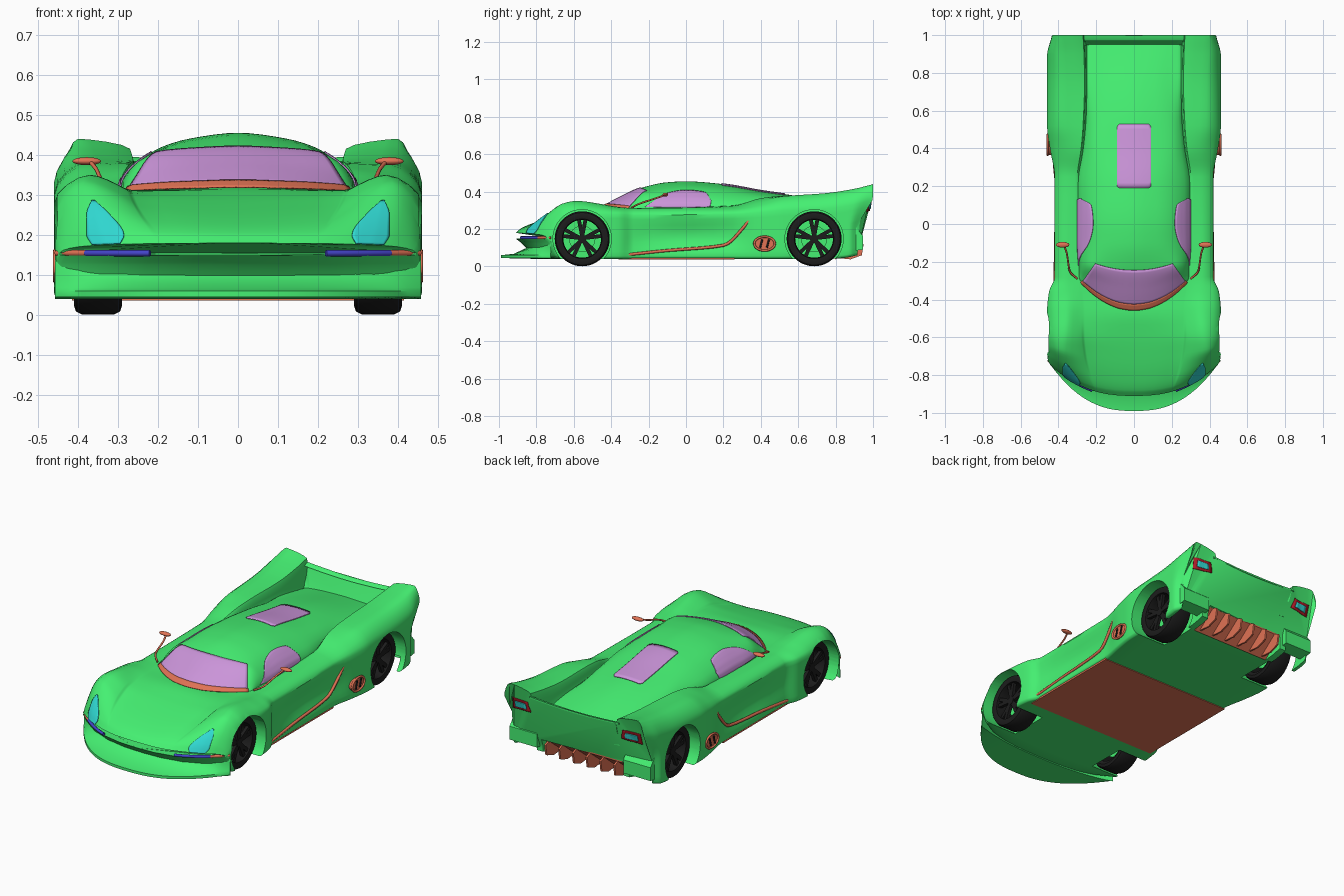
import bpy, bmesh, math
from mathutils import Vector
from mathutils.bvhtree import BVHTree

if "Cube" in bpy.data.objects:
    bpy.data.objects.remove(bpy.data.objects["Cube"])

def mat(name, r, g, b):
    m = bpy.data.materials.new(name)
    m.diffuse_color = (r, g, b, 1)
    m.use_nodes = True
    m.node_tree.nodes["Principled BSDF"].inputs["Base Color"].default_value = m.diffuse_color
    return m
GREEN, ORANGE = mat("green", .06, .88, .17), mat("orange", .75, .17, .09)
GLASS, CYAN = mat("glass", .6, .3, .7), mat("cyan", .03, .7, .65)
BLUE, BLACK, RED = mat("blue", .06, .06, .6), mat("black", .012, .012, .012), mat("red", .4, .01, .02)

def smooth_obj(o, angle=35):
    bpy.ops.object.select_all(action='DESELECT')
    o.select_set(True)
    bpy.context.view_layer.objects.active = o
    bpy.ops.object.shade_smooth_by_angle(angle=math.radians(angle))

def mesh(name, verts, faces, m):
    bm = bmesh.new()
    vs = [bm.verts.new(v) for v in verts]
    for f in faces:
        bm.faces.new([vs[i] for i in f])
    bmesh.ops.triangulate(bm, faces=[f for f in bm.faces if len(f.verts) > 4])
    bmesh.ops.recalc_face_normals(bm, faces=bm.faces)
    me = bpy.data.meshes.new(name)
    bm.to_mesh(me)
    bm.free()
    me.materials.append(m)
    o = bpy.data.objects.new(name, me)
    bpy.context.collection.objects.link(o)
    smooth_obj(o)
    return o

def loft(name, rings, m, closed=False):
    k, n = len(rings[0]), len(rings)
    faces = [(i * k + j, i * k + (j + 1) % k, (i + 1) % n * k + (j + 1) % k, (i + 1) % n * k + j)
             for i in range(n if closed else n - 1) for j in range(k)]
    if not closed:
        faces += [tuple(range(k)), tuple(range((n - 1) * k, n * k))]
    return mesh(name, [p for r in rings for p in r], faces, m)

def prism(name, prof, x0, x1, m):
    return loft(name, [[(x, y, z) for y, z in prof] for x in (x0, x1)], m)

def pchip(rows, keys, n):
    """Monotone curve through rows; n steps per span."""
    h = [b - a for a, b in zip(keys, keys[1:])]
    cols = []
    for c in zip(*rows):
        d = [(c[i + 1] - c[i]) / h[i] for i in range(len(h))]
        s = [d[0]] + [0 if a * b <= 0 else 2 * a * b / (a + b) for a, b in zip(d, d[1:])] + [d[-1]]
        out = []
        for i in range(len(h)):
            for j in range(n):
                t = j / n
                out.append(c[i] * (1 + 2 * t) * (1 - t) ** 2 + s[i] * h[i] * t * (1 - t) ** 2
                           + c[i + 1] * t * t * (3 - 2 * t) + s[i + 1] * h[i] * t * t * (t - 1))
        cols.append(out + [c[-1]])
    return list(zip(*cols))

def chord(pts, n):
    keys = [0]
    for a, b in zip(pts, pts[1:]):
        keys.append(keys[-1] + max(math.dist(a, b), 1e-4))
    return pchip(pts, keys, n)

def ring(half, n=4):
    return chord(half + [(-x, z) for x, z in half[-2::-1]], n)[:-1]

def tube(name, pts, r, m):
    cu = bpy.data.curves.new(name, 'CURVE')
    cu.dimensions, cu.bevel_depth, cu.bevel_resolution, cu.use_fill_caps = '3D', r, 2, True
    sp = cu.splines.new('POLY')
    pts = chord(pts, 5)
    sp.points.add(len(pts) - 1)
    for p, q in zip(sp.points, pts):
        p.co = (*q, 1)
    cu.materials.append(m)
    bpy.context.collection.objects.link(bpy.data.objects.new(name, cu))

# Body shell: y, width, bottom, shoulder, fender crown x/z, inner crown x/z, deck edge, centre
B = [(-.91, .445, .148, .155, .38, .172, .2, .178, .178, .18),
     (-.88, .455, .125, .165, .385, .215, .22, .208, .206, .205),
     (-.80, .46, .05, .20, .39, .285, .25, .252, .243, .238),
     (-.70, .46, .04, .25, .385, .335, .27, .29, .275, .268),
     (-.58, .46, .04, .28, .37, .35, .28, .315, .303, .297),
     (-.46, .46, .04, .28, .36, .335, .28, .315, .312, .315),
     (-.36, .45, .04, .28, .36, .318, .29, .312, .31, .31),
     (-.28, .42, .04, .275, .36, .312, .3, .31, .31, .31),
     (.25, .42, .04, .28, .36, .318, .3, .325, .30, .30),
     (.40, .445, .04, .29, .37, .35, .28, .365, .30, .30),
     (.52, .46, .04, .30, .38, .375, .27, .378, .30, .30),
     (.75, .46, .04, .31, .385, .392, .262, .385, .29, .29),
     (.90, .46, .05, .33, .395, .415, .265, .40, .27, .27),
     (1.0, .435, .06, .355, .40, .44, .27, .415, .27, .27)]
rings = []
for y, w, zb, zs, xf, zf, xi, zi, zd, zc in pchip(B, [b[0] for b in B], 5):
    t = (y + .33) / .71
    inset = .03 * math.sin(math.pi * t) if 0 < t < 1 else 0
    e = min(.015, (zs - zb) * .3)
    half = [(0, zb), (w - .015, zb), (w, zb + e), (w - inset, (zb + zs) / 2), (w, zs),
            (xf, zf), (xi, zi), (xi - .02, zd), (0, zc)]
    bow, tail = .18 * max(0, (-.6 - y) / .31), max(0, (y - .85) / .15)
    rings.append([(x, y + bow * (abs(x) / .46) ** 2.5 - tail * .6 * min(max(.36 - z, 0), .14), z)
                  for x, z in ring(half)])
body = loft("body", rings, GREEN)

# Cabin and rear deck: y, base width, roof edge x/z, centre height
C = [(-.46, .29, .26, .303, .313), (-.35, .29, .26, .345, .37), (-.24, .295, .225, .398, .42),
     (-.1, .30, .215, .405, .45), (0, .30, .21, .41, .455), (.2, .30, .21, .397, .44),
     (.4, .272, .21, .374, .405), (.6, .252, .2, .345, .375), (.95, .25, .2, .28, .29)]
rings = []
for y, w, xr, zr, zc in pchip(C, [c[0] for c in C], 6):
    bow = .14 * min(1, max(0, -y / .46)) ** 1.6
    half = [(0, .24), (w, .24), (w, min(.31, zr - .01)), (xr, zr), (xr * .55, zr + (zc - zr) * .7), (0, zc)]
    rings.append([(x, y + bow * (abs(x) / .28) ** 2, z) for x, z in ring(half)])
cabin = loft("cabin", rings, GREEN)

# Surface patches projected on the shells
def tree(o):
    return BVHTree.FromPolygons([v.co[:] for v in o.data.vertices], [p.vertices[:] for p in o.data.polygons])
TB, TC = tree(body), tree(cabin)

def patch(name, lo, hi, ray, tr, m, off=.003, n=12):
    lo, hi = chord(lo, 5), chord(hi, 5)
    verts = []
    for a, b in zip(lo, hi):
        for j in range(n + 1):
            o, d = map(Vector, ray(*[p + (q - p) * j / n for p, q in zip(a, b)]))
            hit = tr.ray_cast(o, d)[0] or tr.find_nearest(o + d * 1.69)[0]
            verts.append(hit - d * off)
    k = n + 1
    o = mesh(name, verts, [(i * k + j, i * k + j + 1, i * k + k + j + 1, i * k + k + j)
                           for i in range(len(lo) - 1) for j in range(n)], m)
    s = o.modifiers.new("thick", 'SOLIDIFY')
    s.thickness, s.offset = .004, 0

top = lambda a, b: ((a, b, 2), (0, 0, -1))
arc = lambda w, y, d: [(w * i / 4, y + d * (i / 4) ** 2) for i in range(-4, 5)]
patch("windshield", arc(.272, -.43, .125), arc(.205, -.245, .035), top, TC, GLASS)
patch("windshield_cowl", arc(.284, -.458, .147), arc(.276, -.425, .125), top, TC, ORANGE, .005, 4)
patch("roof_glass", [(-.09, .2), (-.075, .19), (.075, .19), (.09, .2)],
      [(-.09, .515), (-.075, .53), (.075, .53), (.09, .515)], top, TC, GLASS)
for s in (1, -1):
    side = lambda a, b: ((s * 2, a, b), (-s, 0, 0))
    front = lambda a, b: ((s * a, -2, b), (0, 1, 0))
    back = lambda a, b: ((s * a, 2, b), (0, -1, 0))
    patch("side_window", [(-.22, .318), (-.1, .316), (0, .316), (.1, .317), (.13, .322)],
          [(-.2, .33), (-.1, .392), (0, .408), (.1, .397), (.135, .35)], side, TC, GLASS)
    patch("headlight", [(.358, .285), (.32, .25), (.285, .2), (.295, .178)],
          [(.366, .285), (.378, .25), (.378, .2), (.365, .175)], front, TB, CYAN, .006)
    patch("tail_light", [(.28, .30), (.40, .29)], [(.295, .355), (.40, .355)], back, TB, RED, .004)
    patch("tail_lens", [(.305, .31), (.38, .306)], [(.31, .34), (.38, .34)], back, TB, CYAN, .008)

# Wheel wells, rear openings and diffuser tunnel cut out of the body
WHEELS = [(s, y) for s in (1, -1) for y in (-.555, .685)]
circle = lambda y, r: [(y + r * math.cos(a * math.pi / 24), .148 + r * math.sin(a * math.pi / 24)) for a in range(48)]
cutters = [prism("well_cutter", circle(y, .156), s * .27, s * .6, GREEN) for s, y in WHEELS]
cutters += [prism("rear_cutter", [(.75, -.02), (.75, .12), (1.05, .085), (1.05, -.02)], s * .29, s * .43, GREEN) for s in (1, -1)]
cutters.append(prism("tunnel_cutter", [(.8, -.02), (.8, .045), (.9, .13), (1.05, .15), (1.05, -.02)], -.25, .25, GREEN))
for c in cutters:
    b = body.modifiers.new("cut", 'BOOLEAN')
    b.operation, b.object, b.solver = 'DIFFERENCE', c, 'EXACT'
    bpy.context.view_layer.objects.active = body
    bpy.ops.object.modifier_apply(modifier=b.name)
    bpy.data.objects.remove(c)
smooth_obj(body)

# Front bumper with splitter
prof = [(-.80, .15), (-.84, .105), (-.92, .068), (-.99, .06), (-.99, .045), (-.78, .04)]
rings = []
for i in range(-14, 15):
    x = .457 * i / 14
    f = (abs(x) / .46) ** 2.5
    rings.append([(x, y + (-.72 - y) * f, z) for y, z in prof])
loft("front_bumper", rings, GREEN)

# Floor, diffuser, rear wing
prism("floor_panel", [(-.36, .036), (.26, .036), (.26, .046), (-.36, .046)], -.415, .415, ORANGE)
prism("diffuser_panel", [(.8, .038), (.92, .132), (.92, .14), (.79, .046)], -.245, .245, ORANGE)
for i in range(6):
    x = -.215 + .086 * i
    prism("diffuser_fin", [(.81, .045), (.92, .132), (.95, .12), (.94, .06), (.88, .038)], x - .005, x + .005, ORANGE)
loft("rear_wing", [[(x, y, z - .012 * math.cos(x / .28 * math.pi / 2)) for y, z in
     ((.97, .385), (.98, .391), (1.0, .396), (1.0, .388), (.98, .381))] for x in [.28 * i / 8 for i in range(-8, 9)]], GREEN)

# Wheels
def lathe(name, prof, s, y, m):
    loft(name, [[(s * x, y + r * math.cos(a * math.pi / 24), .148 + r * math.sin(a * math.pi / 24))
                 for x, r in prof] for a in range(48)], m, True)
for s, y in WHEELS:
    lathe("tyre", [(.30, .105), (.29, .125), (.295, .14), (.31, .147), (.39, .147), (.405, .14),
                   (.41, .125), (.405, .106), (.38, .101)], s, y, BLACK)
    prism("brake_disc", circle(y, .07), s * .335, s * .35, GREEN)
    prism("hub", circle(y, .022), s * .33, s * .398, BLACK)
    for k in range(10):
        a = math.pi / 2 + (k // 2) * math.tau / 5
        e = a + (.17 if k % 2 else -.17)
        p, q = Vector((math.cos(a), math.sin(a))) * .012, Vector((math.cos(e), math.sin(e))) * .105
        n = Vector((-(q - p).y, (q - p).x)).normalized() * .01
        o = Vector((y, .148))
        prism("spoke", [(o + v)[:] for v in (p + n, q + n, q - n, p - n)], s * .378, s * .396, BLACK)

# Mirrored trim
for s in (1, -1):
    lip = lambda x0, x1: [(s * x, -.913 + .2 * (x / .46) ** 2.5, .154) for x in [x0 + (x1 - x0) * i / 6 for i in range(7)]]
    tube("bumper_light", lip(.22, .38), .008, BLUE)
    tube("bumper_trim", lip(.38, .453), .008, ORANGE)
    tube("mirror_stalk", [(s * .30, -.29, .315), (s * .34, -.25, .335), (s * .355, -.16, .365), (s * .37, -.11, .383)], .005, ORANGE)
    bpy.ops.mesh.primitive_uv_sphere_add(segments=20, ring_count=10, location=(s * .378, -.11, .384))
    o = bpy.context.object
    o.name, o.scale = "mirror", (.036, .015, .01)
    o.data.materials.append(ORANGE)
    smooth_obj(o)
    tube("door_intake_trim", [(s * .42, -.34, .06), (s * .415, -.1, .085), (s * .412, .2, .113),
                              (s * .42, .3, .2), (s * .425, .37, .295)], .008, ORANGE)
    oval = lambda k: [(.42 + .055 * k * math.cos(a * math.pi / 16), .122 + .037 * k * math.sin(a * math.pi / 16)) for a in range(32)]
    prism("side_vent", oval(1), s * .43, s * .456, ORANGE)
    tube("side_vent_rim", [(s * .457, a, b) for a, b in oval(1) + oval(1)[:1]], .006, ORANGE)
    for dy in (-.018, .018):
        tube("side_vent_bar", [(s * .458, .42 + dy - .006, .1), (s * .458, .42 + dy + .006, .145)], .005, BLACK)
    prism("rear_corner", [(.87, .08), (.945, .09), (.945, .165), (.90, .22)], s * .27, s * .44, GREEN)
